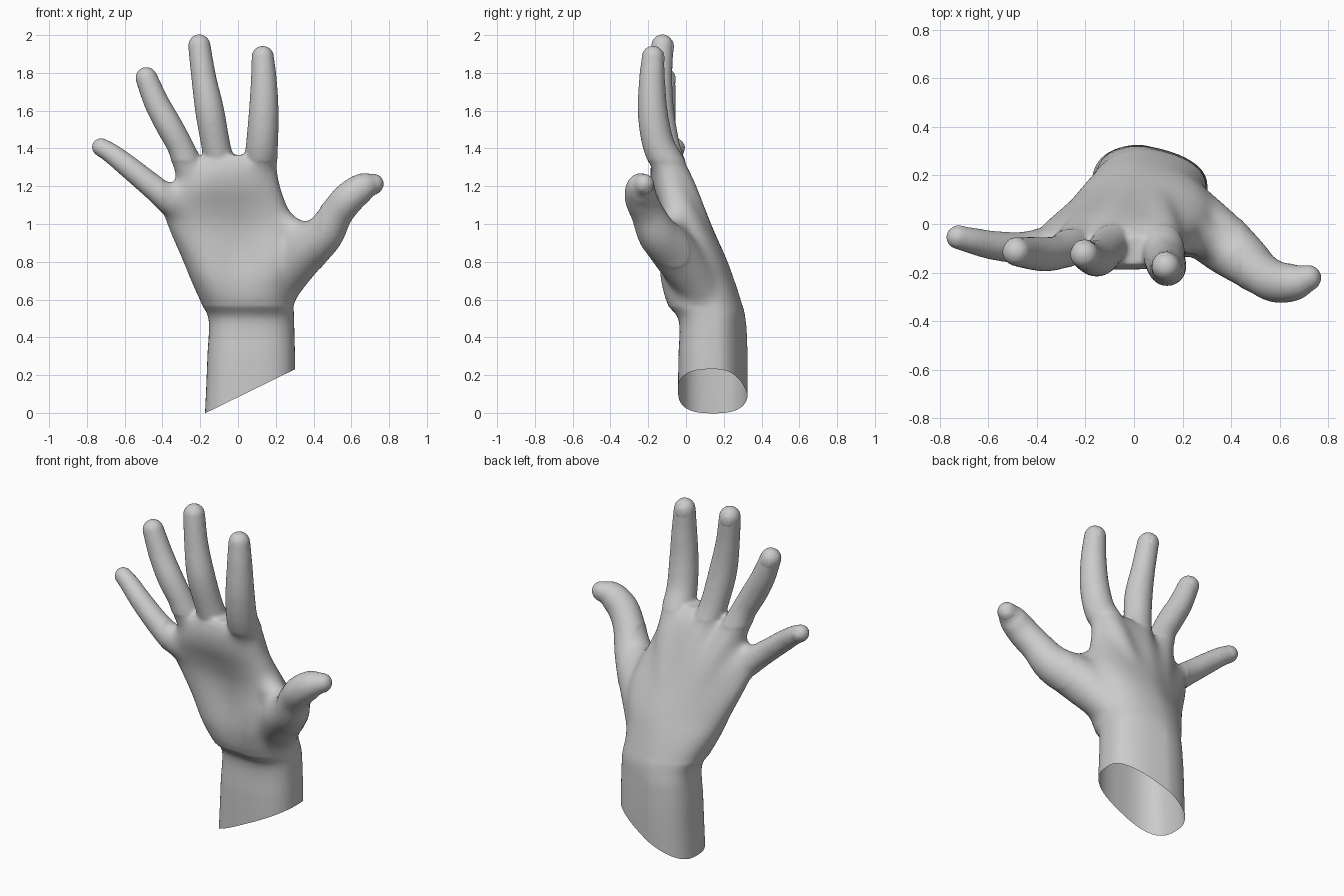
import bpy, bmesh, math
from mathutils import Vector, Matrix

if "Cube" in bpy.data.objects:
    bpy.data.objects.remove(bpy.data.objects["Cube"])


def spline(pts, steps=6):
    """Catmull-Rom curve through tuples of any length."""
    p = [Vector(q) for q in pts]
    p = [2 * p[0] - p[1]] + p + [2 * p[-1] - p[-2]]
    out = []
    for i in range(1, len(p) - 2):
        a, b, c, d = p[i - 1:i + 3]
        for k in range(steps):
            t = k / steps
            out.append(0.5 * (2 * b + (c - a) * t + (2 * a - 5 * b + 4 * c - d) * t * t
                              + (3 * b - a - 3 * c + d) * t ** 3))
    return out + [p[-2]]


def skin(bm, rings):
    """Closed loft through rings of points."""
    vs = [[bm.verts.new(c) for c in ring] for ring in rings]
    n = len(vs[0])
    for a, b in zip(vs, vs[1:]):
        for i in range(n):
            bm.faces.new((a[i], a[(i + 1) % n], b[(i + 1) % n], b[i]))
    bm.faces.new(vs[0][::-1])
    bm.faces.new(vs[-1])


def ball(bm, centre, size, rot=Matrix()):
    m = Matrix.Translation(centre) @ rot @ Matrix.Diagonal((*size, 1))
    bmesh.ops.create_uvsphere(bm, u_segments=24, v_segments=16, radius=1, matrix=m)


def finger(bm, pts, n=24):
    """Tapered tube along (x, y, z, radius) points with round ends."""
    s = spline(pts)
    rings = []
    for i, q in enumerate(s):
        t = (s[min(i + 1, len(s) - 1)].xyz - s[max(i - 1, 0)].xyz).normalized()
        u = t.cross(Vector((0, 1, 0))).normalized()
        v = u.cross(t)
        rings.append([q.xyz + q[3] * (u * math.cos(a) + v * math.sin(a))
                      for a in (2 * math.pi * k / n for k in range(n))])
    skin(bm, rings)
    for q in (s[0], s[-1]):
        ball(bm, q.xyz, (q[3],) * 3)


def make_object(bm, name):
    me = bpy.data.meshes.new(name)
    bm.to_mesh(me)
    bm.free()
    ob = bpy.data.objects.new(name, me)
    bpy.context.collection.objects.link(ob)
    me.shade_smooth()
    return ob


def bump(x, z, cx, cz, sx, sz):
    return math.exp(-((x - cx) / sx) ** 2 - ((z - cz) / sz) ** 2)


# Forearm stump and palm: z, x min, x max, y front, y back, palm hollow
PALM = [
    (-0.10, -0.18, 0.305, -0.042, 0.325, 0),
    (0.10, -0.17, 0.305, -0.042, 0.328, 0),
    (0.30, -0.162, 0.302, -0.04, 0.328, 0),
    (0.49, -0.155, 0.297, -0.035, 0.32, 0),
    (0.58, -0.195, 0.295, -0.09, 0.303, 0),
    (0.70, -0.25, 0.30, -0.12, 0.262, 0.02),
    (0.80, -0.292, 0.325, -0.135, 0.222, 0.045),
    (0.90, -0.337, 0.33, -0.15, 0.178, 0.06),
    (1.00, -0.38, 0.30, -0.16, 0.132, 0.055),
    (1.10, -0.405, 0.26, -0.175, 0.09, 0.035),
    (1.20, -0.36, 0.225, -0.19, 0.05, 0.01),
    (1.30, -0.27, 0.205, -0.19, 0.003, 0),
    (1.365, -0.19, 0.17, -0.165, -0.05, 0),
]

# Digits: x, y, z, radius, from inside the palm to the tip
DIGITS = {
    "index": [(0.09, 0.125, 0.85, 0.06), (0.112, 0.0, 1.15, 0.075),
              (0.118, -0.085, 1.30, 0.088), (0.127, -0.145, 1.42, 0.085),
              (0.136, -0.175, 1.58, 0.08), (0.137, -0.18, 1.75, 0.07),
              (0.131, -0.175, 1.885, 0.06)],
    "middle": [(0.01, 0.13, 0.85, 0.06), (-0.055, 0.0, 1.15, 0.073),
               (-0.092, -0.075, 1.30, 0.08), (-0.118, -0.11, 1.42, 0.077),
               (-0.15, -0.14, 1.60, 0.077), (-0.182, -0.138, 1.78, 0.066),
               (-0.205, -0.125, 1.945, 0.06)],
    "ring": [(-0.07, 0.12, 0.82, 0.055), (-0.19, -0.005, 1.12, 0.07),
             (-0.255, -0.085, 1.28, 0.08), (-0.305, -0.115, 1.41, 0.07),
             (-0.365, -0.125, 1.52, 0.071), (-0.43, -0.12, 1.64, 0.067),
             (-0.485, -0.115, 1.773, 0.059)],
    "little": [(-0.13, 0.10, 0.78, 0.05), (-0.27, -0.02, 1.02, 0.07),
               (-0.36, -0.085, 1.125, 0.077), (-0.46, -0.098, 1.205, 0.066),
               (-0.58, -0.088, 1.303, 0.06), (-0.67, -0.068, 1.373, 0.054),
               (-0.726, -0.055, 1.407, 0.049)],
    "thumb": [(0.19, 0.11, 0.60, 0.10), (0.26, 0.02, 0.74, 0.122),
              (0.355, -0.07, 0.86, 0.125), (0.453, -0.15, 0.948, 0.107),
              (0.52, -0.203, 1.055, 0.089), (0.585, -0.238, 1.135, 0.086),
              (0.66, -0.24, 1.193, 0.077), (0.718, -0.222, 1.212, 0.055)],
}
WEB = [(0.18, -0.04, 1.06, 0.07), (0.30, -0.065, 0.955, 0.075),
       (0.42, -0.125, 0.93, 0.08)]

bm = bmesh.new()
rings = []
for z, x0, x1, yf, yb, hollow in spline(PALM):
    palm = min(max((z - 0.45) / 0.35, 0), 1)  # 0 on the wrist, 1 on the palm
    power = 0.74 + 0.1 * palm
    ring = []
    for k in range(64):
        a = 2 * math.pi * k / 64
        c, s = math.cos(a), math.sin(a)
        u = math.copysign(abs(c) ** power, c)
        v = math.copysign(abs(s) ** power, s)
        x = (x0 + x1) / 2 + u * (x1 - x0) / 2
        y = (yf + yb) / 2 + v * (yb - yf) / 2
        if s < 0:   # hollow palm with heel pads at either side
            y += hollow * (1 - u * u) ** 1.5
            y += v * 0.03 * bump(x, z, -0.16, 0.76, 0.12, 0.2)
            y += v * 0.06 * bump(x, z, 0.20, 0.78, 0.13, 0.2)
        else:       # wrist falls away to the thumb side, palm to the other
            y -= v * 0.05 * (1 - palm) * max(0, u + 0.2)
            y -= v * 0.08 * palm * max(0, -u)
        ring.append(Vector((x, y, z)))
    rings.append(ring)
skin(bm, rings)
for pts in [*DIGITS.values(), WEB]:
    finger(bm, pts)
bmesh.ops.recalc_face_normals(bm, faces=bm.faces)
blend = make_object(bm, "hand_parts")

# Fuse the parts into one skin and soften the joins
mod = blend.modifiers.new("fuse", 'REMESH')
mod.mode = 'VOXEL'
mod.voxel_size = 0.011
soft = blend.modifiers.new("soften", 'SMOOTH')
soft.factor = 0.5
soft.iterations = 8
bm = bmesh.new()
bm.from_object(blend, bpy.context.evaluated_depsgraph_get())
bpy.data.objects.remove(blend)

# Keep only the outer skin
stack = [max(bm.verts, key=lambda w: w.co.z)]
outer = set(stack)
while stack:
    for e in stack.pop().link_edges:
        for w in e.verts:
            if w not in outer:
                outer.add(w)
                stack.append(w)
bmesh.ops.delete(bm, geom=[w for w in bm.verts if w not in outer], context='VERTS')

# Extra softening where the digits flow into the palm
flow = [w for w in bm.verts if 0.57 < w.co.z < 1.33 and -0.40 < w.co.x < 0.44]
for _ in range(35):
    bmesh.ops.smooth_vert(bm, verts=flow, factor=0.5,
                          use_axis_x=True, use_axis_y=True, use_axis_z=True)

# Open, slanted cut at the wrist
bmesh.ops.bisect_plane(bm, geom=bm.verts[:] + bm.edges[:] + bm.faces[:],
                       plane_co=(-0.17, 0, 0.0), plane_no=(0.49, 0, -1),
                       clear_outer=True)
make_object(bm, "hand")

# Nails: thin domes set into the back of each fingertip
for name, pts in DIGITS.items():
    tip, prev = Vector(pts[-1]), Vector(pts[-2])
    d = (tip.xyz - prev.xyz).normalized()
    back = Vector((0.45, 0.5, -0.7)) if name == "thumb" else Vector((-0.2, 1, 0))
    nrm = (back - d * back.dot(d)).normalized()
    rot = Matrix((d.cross(nrm), nrm, d)).transposed().to_4x4()
    r = tip[3]
    bm = bmesh.new()
    ball(bm, tip.xyz - d * 0.012 + nrm * r * 0.72, (r * 0.62, r * 0.3, r * 0.8), rot)
    make_object(bm, name + "_nail")
